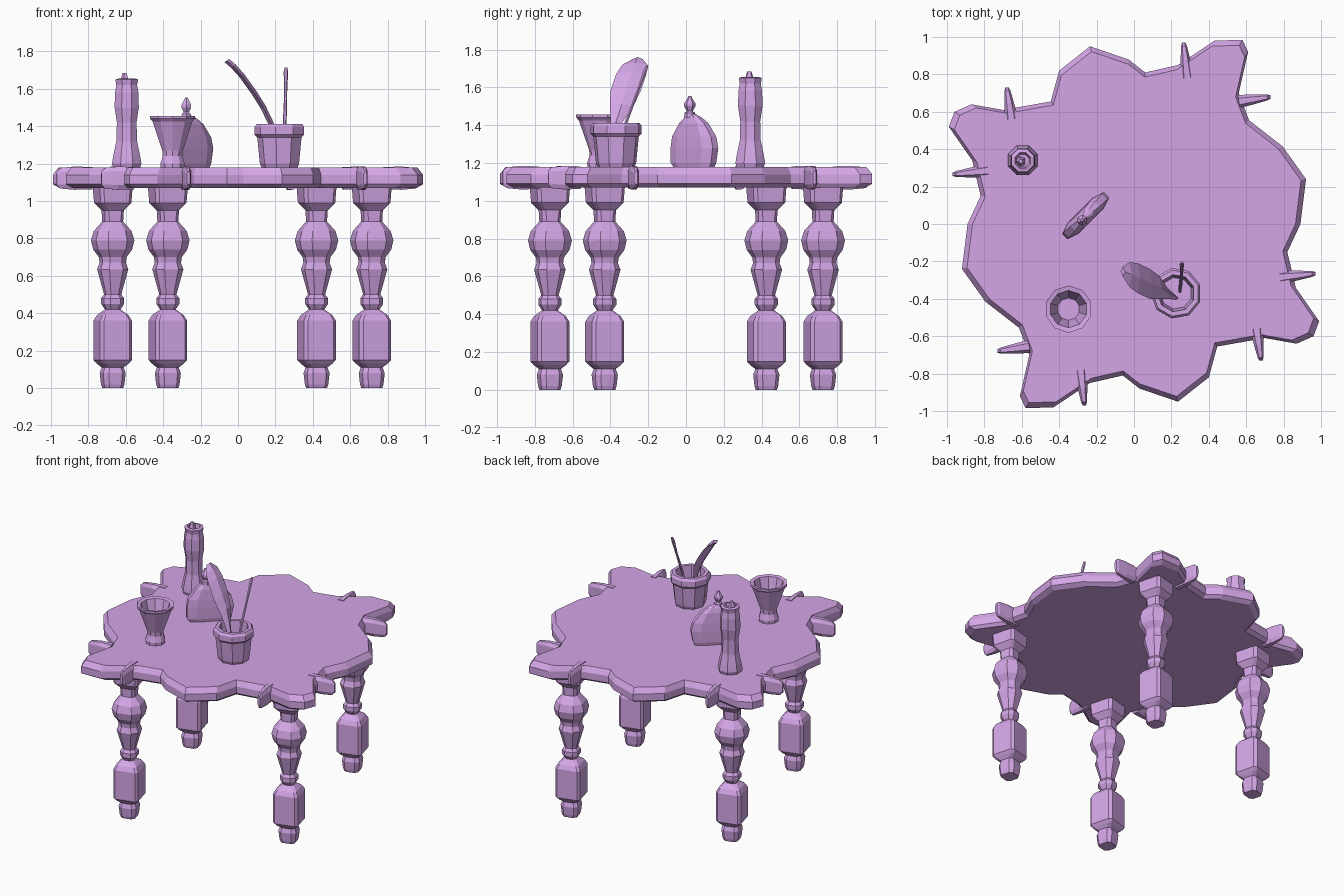
import bpy, bmesh, math
from mathutils import Vector, Matrix

lilac = bpy.data.materials.new("lilac")
lilac.diffuse_color = (0.66, 0.38, 0.8, 1)


def loft(name, rings):
    """Skin a stack of equal-length point rings and cap both ends."""
    bm = bmesh.new()
    loops = [[bm.verts.new(p) for p in ring] for ring in rings]
    for a, b in zip(loops, loops[1:]):
        n = len(a)
        for i in range(n):
            bm.faces.new((a[i], a[(i + 1) % n], b[(i + 1) % n], b[i]))
    bm.faces.new(loops[0])
    bm.faces.new(loops[-1])
    bmesh.ops.recalc_face_normals(bm, faces=bm.faces)
    mesh = bpy.data.meshes.new(name)
    bm.to_mesh(mesh)
    bm.free()
    ob = bpy.data.objects.new(name, mesh)
    mesh.materials.append(lilac)
    bpy.context.collection.objects.link(ob)
    return ob


def lathe(name, x, y, profile, sides):
    """Profile of (radius, z) turned round a vertical axis."""
    def ring(r, z):
        return [(x + r * math.cos(math.tau * (i + .5) / sides),
                 y + r * math.sin(math.tau * (i + .5) / sides), z) for i in range(sides)]
    return loft(name, [ring(r, z) for r, z in profile])


# Table top: wavy hide-like outline, half given and turned by 180 degrees
half = [(-.99, .52), (-.96, .6), (-.87, .64), (-.7, .61), (-.445, .655), (-.4, .82),
        (-.235, .95), (-.03, .88), (.06, .81), (.235, .85), (.43, .98), (.58, .985),
        (.61, .92), (.56, .70), (.615, .555), (.795, .415), (.92, .24), (.89, 0),
        (.82, -.15), (.865, -.34)]
outline = half + [(-x, -y) for x, y in half]
loft("table_top", [[(x * s, y * s, z) for x, y in outline]
                   for s, z in ((.965, 1.07), (1, 1.09), (1, 1.14), (.97, 1.178))])

# Tapered pegs sticking out either side of each corner
for k in range(4):
    turn = Matrix.Rotation(-k * math.pi / 2, 3, 'Z')
    for j, (base, tip) in enumerate((((.285, .78), (.265, .97)), ((-.655, .56), (-.68, .73)))):
        b, t = Vector((*base, 1.122)), Vector((*tip, 1.122))
        d = (t - b).normalized()
        side, up = Vector((-d.y, d.x, 0)), Vector((0, 0, 1))
        rings = []
        for f, w, h in ((0, .035, .06), (.5, .026, .062), (.9, .016, .055), (1, .009, .035)):
            c = b.lerp(t, f)
            rings.append([turn @ (c + side * w * u + up * h * v) for u, v in
                          ((-1, -.6), (-.5, -1), (.5, -1), (1, -.6),
                           (1, .6), (.5, 1), (-.5, 1), (-1, .6))])
        loft(f"peg_{k}_{j}", rings)

# Turned legs: (z, half width, corner squareness)
leg = [(0, .05, .6), (.02, .056, .6), (.08, .062, .6), (.11, .052, .6), (.13, .072, .8),
       (.15, .088, .8), (.36, .088, .8), (.39, .072, .8), (.42, .038, .5), (.45, .056, .5),
       (.48, .056, .5), (.50, .042, .5), (.635, .076, .5), (.67, .064, .5), (.70, .068, .5),
       (.74, .095, .5), (.79, .106, .5), (.84, .092, .5), (.89, .05, .6), (.95, .052, .7),
       (.99, .085, .8), (1.09, .092, .8)]
spots = {"back_left_leg": (-.67, .425), "back_right_leg": (.42, .725),
         "front_right_leg": (.715, -.43), "front_left_leg": (-.375, -.72)}
ca, sa = math.cos(math.radians(15)), math.sin(math.radians(15))
for name, (cx, cy) in spots.items():
    rings = []
    for z, a, k in leg:
        pts = [(a, a * k), (a * k, a), (-a * k, a), (-a, a * k),
               (-a, -a * k), (-a * k, -a), (a * k, -a), (a, -a * k)]
        rings.append([(cx + px * ca - py * sa, cy + px * sa + py * ca, z) for px, py in pts])
    loft(name, rings)

# Candle with a waisted body, hollow top and wick
lathe("candle", -.595, .34, [(.075, 1.17), (.085, 1.2), (.078, 1.24), (.06, 1.32), (.057, 1.42),
                             (.07, 1.5), (.068, 1.58), (.06, 1.62), (.066, 1.65),
                             (.045, 1.655), (.035, 1.62)], 8)
lathe("candle_wick", -.605, .335, [(.03, 1.61), (.022, 1.65), (.012, 1.685)], 5)

# Flared cup, open at the top
lathe("cup", -.35, -.455, [(.066, 1.17), (.068, 1.2), (.055, 1.24), (.058, 1.27), (.112, 1.425),
                           (.126, 1.44), (.126, 1.455), (.1, 1.45), (.06, 1.29)], 10)

# Pot that holds the quills
lathe("quill_pot", .225, -.37, [(.095, 1.17), (.108, 1.2), (.122, 1.34), (.137, 1.355),
                                (.137, 1.395), (.125, 1.412), (.1, 1.412), (.085, 1.25)], 9)

# Flat rounded flask standing diagonally: (z, left, right, half thickness)
flask = [(1.17, -.13, .13, .034), (1.2, -.155, .145, .04), (1.28, -.155, .16, .042),
         (1.34, -.145, .145, .04), (1.41, -.095, .09, .034), (1.44, -.06, .045, .026),
         (1.46, -.035, 0, .014)]
q = math.sqrt(.5)
rings = []
for z, l, r, t in flask:
    m = (r - l) * .2
    pts = [(l, -t * .5), (l + m, -t), (r - m, -t), (r, -t * .5),
           (r, t * .5), (r - m, t), (l + m, t), (l, t * .5)]
    rings.append([(-.26 + (u - v) * q, .043 + (u + v) * q, z) for u, v in pts])
loft("flask", rings)
lathe("flask_stopper", -.276, .02, [(.03, 1.44), (.028, 1.465), (.016, 1.475), (.03, 1.5),
                                    (.03, 1.515), (.014, 1.54), (.008, 1.553)], 6)

# Broad curved feather: (x, y, z, half width)
feather = [(.225, -.395, 1.26, .01), (.178, -.37, 1.41, .03), (.135, -.34, 1.5, .062),
           (.085, -.32, 1.58, .08), (.02, -.29, 1.67, .08), (-.025, -.27, 1.72, .066),
           (-.06, -.255, 1.75, .025)]
loft("feather", [[(x, y - w, z), (x + .012, y, z + .01), (x, y + w, z), (x - .012, y, z - .008)]
                 for x, y, z, w in feather])

# Thin second quill leaning back
stick = [(.245, -.36, 1.26, .008), (.25, -.315, 1.42, .01), (.255, -.255, 1.58, .008),
         (.256, -.215, 1.69, .012), (.257, -.205, 1.715, .007)]
loft("thin_quill", [[(x + r * math.cos(i * math.tau / 6), y + r * math.sin(i * math.tau / 6), z)
                     for i in range(6)] for x, y, z, r in stick])
